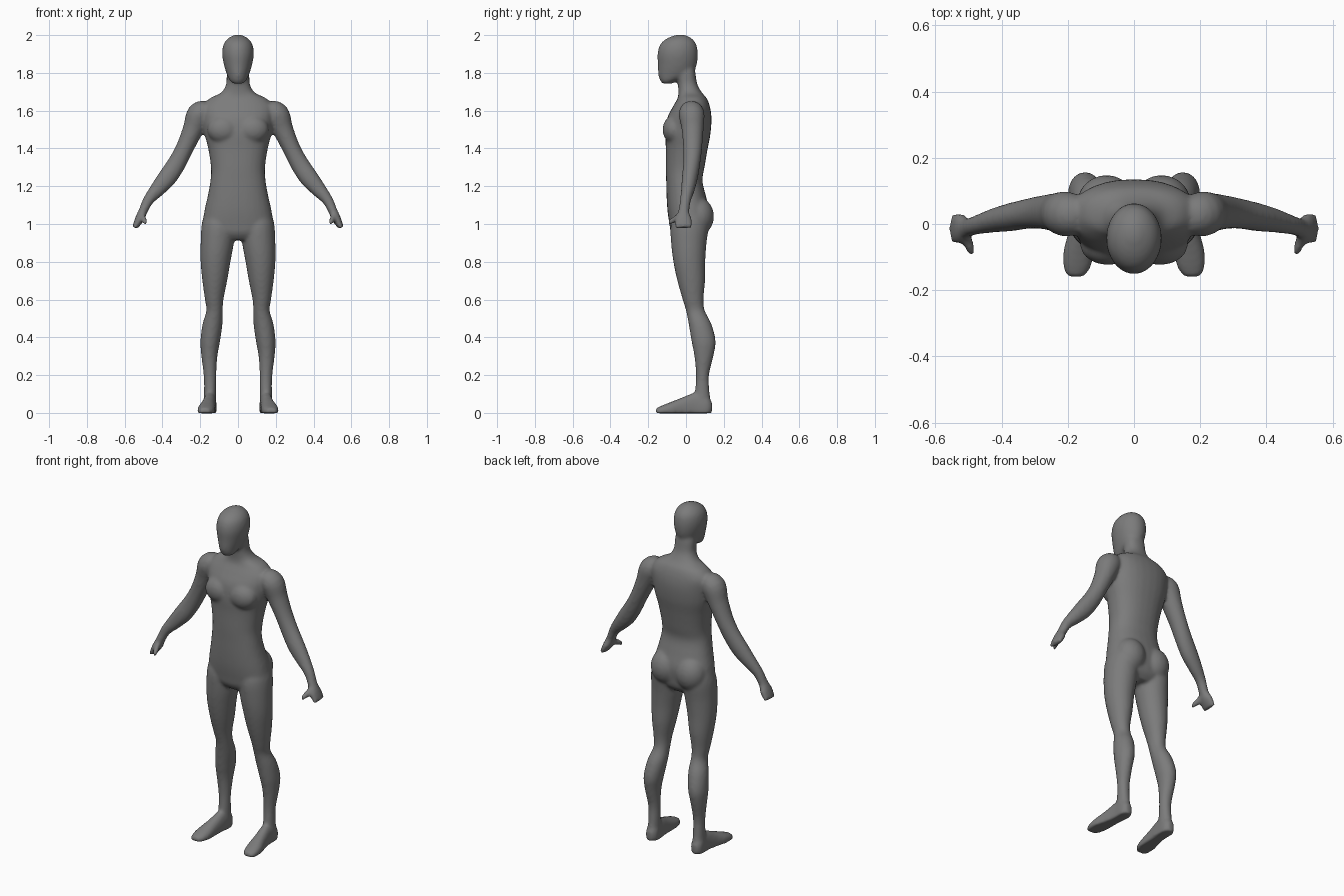
import bpy
import bmesh
from math import cos, sin, pi
from mathutils import Vector, Matrix

default_cube = bpy.data.objects.get("Cube")
if default_cube:
    bpy.data.objects.remove(default_cube, do_unlink=True)

AXIS_X, AXIS_Y, AXIS_Z = Vector((1, 0, 0)), Vector((0, 1, 0)), Vector((0, 0, 1))
SIDES = 28
STEPS = 4
bm = bmesh.new()


def smooth_rows(rows):
    """Pass a soft curve through the key sections."""
    rows = [Vector(row) for row in rows]
    last = len(rows) - 1
    result = []
    for i in range(last):
        before, a, b, after = rows[max(i - 1, 0)], rows[i], rows[i + 1], rows[min(i + 2, last)]
        for step in range(STEPS):
            t = step / STEPS
            tangent_a, tangent_b = (b - before) / 2, (after - a) / 2
            result.append(a + tangent_a * t
                          + ((b - a) * 3 - tangent_a * 2 - tangent_b) * t ** 2
                          + ((a - b) * 2 + tangent_a + tangent_b) * t ** 3)
    return result + [rows[last]]


def rounded(value, power):
    return abs(value) ** (2 / power) * (1 if value >= 0 else -1)


def loft(sections, side=1, axes=None, power=2, floor=None):
    """Closed tube through (x, y, z, radius_u, radius_v) sections."""
    sections = smooth_rows(sections)
    rings = []
    for i, section in enumerate(sections):
        centre = Vector(section[:3])
        if axes:
            u, v = axes
        else:
            ahead = sections[min(i + 1, len(sections) - 1)]
            behind = sections[max(i - 1, 0)]
            along = (Vector(ahead[:3]) - Vector(behind[:3])).normalized()
            v = (AXIS_Y - along * AXIS_Y.dot(along)).normalized()
            u = v.cross(along)
        ring = []
        for k in range(SIDES):
            angle = 2 * pi * k / SIDES
            point = (centre + u * section[3] * rounded(cos(angle), power)
                     + v * section[4] * rounded(sin(angle), power))
            if floor is not None:
                point.z = max(point.z, floor)
            point.x *= side
            ring.append(bm.verts.new(point))
        rings.append(ring)
    for lower, upper in zip(rings, rings[1:]):
        for k in range(SIDES):
            n = (k + 1) % SIDES
            bm.faces.new((lower[k], lower[n], upper[n], upper[k]))
    bm.faces.new(rings[0])
    bm.faces.new(rings[-1])


def column(rows, side=1, power=2):
    """Upright form from (height, inner, outer, front, back) limits."""
    sections = [((inner + outer) / 2, (front + back) / 2, z,
                 (outer - inner) / 2, (back - front) / 2)
                for z, inner, outer, front, back in rows]
    loft(sections, side, (AXIS_X, AXIS_Y), power)


def centred(rows):
    return [(z, -half, half, front, back) for z, half, front, back in rows]


def muscle(centre, size, side):
    place = Matrix.Translation((centre[0] * side, centre[1], centre[2]))
    bmesh.ops.create_uvsphere(bm, u_segments=SIDES, v_segments=16, radius=1,
                              matrix=place @ Matrix.Diagonal((*size, 1)))


# Torso and neck: height, half width, front, back
column(centred([
    (.915, .09, -.05, .08), (.95, .165, -.078, .11), (1, .185, -.088, .12),
    (1.07, .178, -.098, .125), (1.15, .16, -.103, .105), (1.23, .146, -.105, .087),
    (1.3, .143, -.107, .098), (1.4, .158, -.107, .115), (1.48, .178, -.11, .13),
    (1.56, .188, -.1, .135), (1.62, .19, -.07, .127), (1.665, .15, -.045, .11),
    (1.695, .09, -.04, .085), (1.74, .063, -.043, .06), (1.8, .06, -.05, .05),
    (1.85, .05, -.04, .04)]), power=2.3)

# Head
column(centred([
    (1.743, .025, -.125, -.075), (1.76, .043, -.137, -.04), (1.79, .058, -.147, .03),
    (1.84, .074, -.149, .056), (1.9, .084, -.151, .063), (1.95, .077, -.137, .055),
    (1.98, .056, -.105, .033), (1.997, .028, -.065, .005), (2.003, .008, -.04, -.02)]))

for side in (-1, 1):
    # Leg: height, inner, outer, front, back
    column([
        (1.08, .04, .17, -.05, .1), (1, .015, .192, -.08, .12),
        (.9, .022, .198, -.079, .109), (.8, .04, .198, -.067, .102),
        (.7, .057, .189, -.046, .101), (.6, .077, .175, -.018, .093),
        (.54, .081, .168, 0, .1), (.47, .082, .188, .014, .135),
        (.38, .095, .199, .029, .157), (.3, .109, .194, .044, .145),
        (.2, .115, .182, .053, .122), (.12, .116, .18, .048, .124),
        (.05, .116, .182, .04, .132)], side)

    # Foot, from heel to toe, with a flat sole
    loft([
        (.15, .138, .03, .018, .025), (.149, .11, .03, .035, .065),
        (.15, .05, .03, .035, .078), (.158, -.02, .02, .039, .062),
        (.167, -.08, .014, .046, .044), (.172, -.13, .01, .042, .028),
        (.176, -.161, .008, .024, .016)], side, (AXIS_X, AXIS_Z), 2.3, floor=-.002)

    # Arm and closed hand, from shoulder to fingertips
    loft([
        (.16, .025, 1.605, .05, .055), (.205, .03, 1.58, .066, .068),
        (.238, .035, 1.5, .055, .058), (.283, .035, 1.4, .047, .05),
        (.325, .03, 1.32, .049, .045), (.375, .02, 1.245, .05, .042),
        (.425, .01, 1.185, .041, .036), (.475, -.003, 1.125, .029, .029),
        (.504, -.012, 1.065, .024, .03), (.522, -.014, 1.025, .024, .045),
        (.547, -.012, .98, .014, .046)], side)

    # Thumb
    loft([(.51, -.025, 1.045, .016, .02), (.5, -.06, 1.025, .016, .02),
          (.49, -.092, 1.008, .011, .012)], side, (AXIS_X, AXIS_Z))

    # Chest and buttock muscles
    muscle((.078, -.062, 1.5), (.085, .062, .075), side)
    muscle((.083, .065, 1.04), (.088, .083, .1), side)

bmesh.ops.recalc_face_normals(bm, faces=bm.faces[:])
mesh = bpy.data.meshes.new("body")
bm.to_mesh(mesh)
bm.free()
body = bpy.data.objects.new("body", mesh)
bpy.context.collection.objects.link(body)

# Fuse the forms into one continuous skin
fuse = body.modifiers.new("fuse", "REMESH")
fuse.mode = "VOXEL"
fuse.voxel_size = .009
fuse.use_smooth_shade = True
soften = body.modifiers.new("soften", "SMOOTH")
soften.factor = .5
soften.iterations = 7

# Single grey skin
grey = (.2, .2, .2, 1)
skin = bpy.data.materials.new("mid grey")
skin.use_nodes = True
skin.diffuse_color = grey
skin.node_tree.nodes["Principled BSDF"].inputs["Base Color"].default_value = grey
mesh.materials.append(skin)
mesh.shade_smooth()
